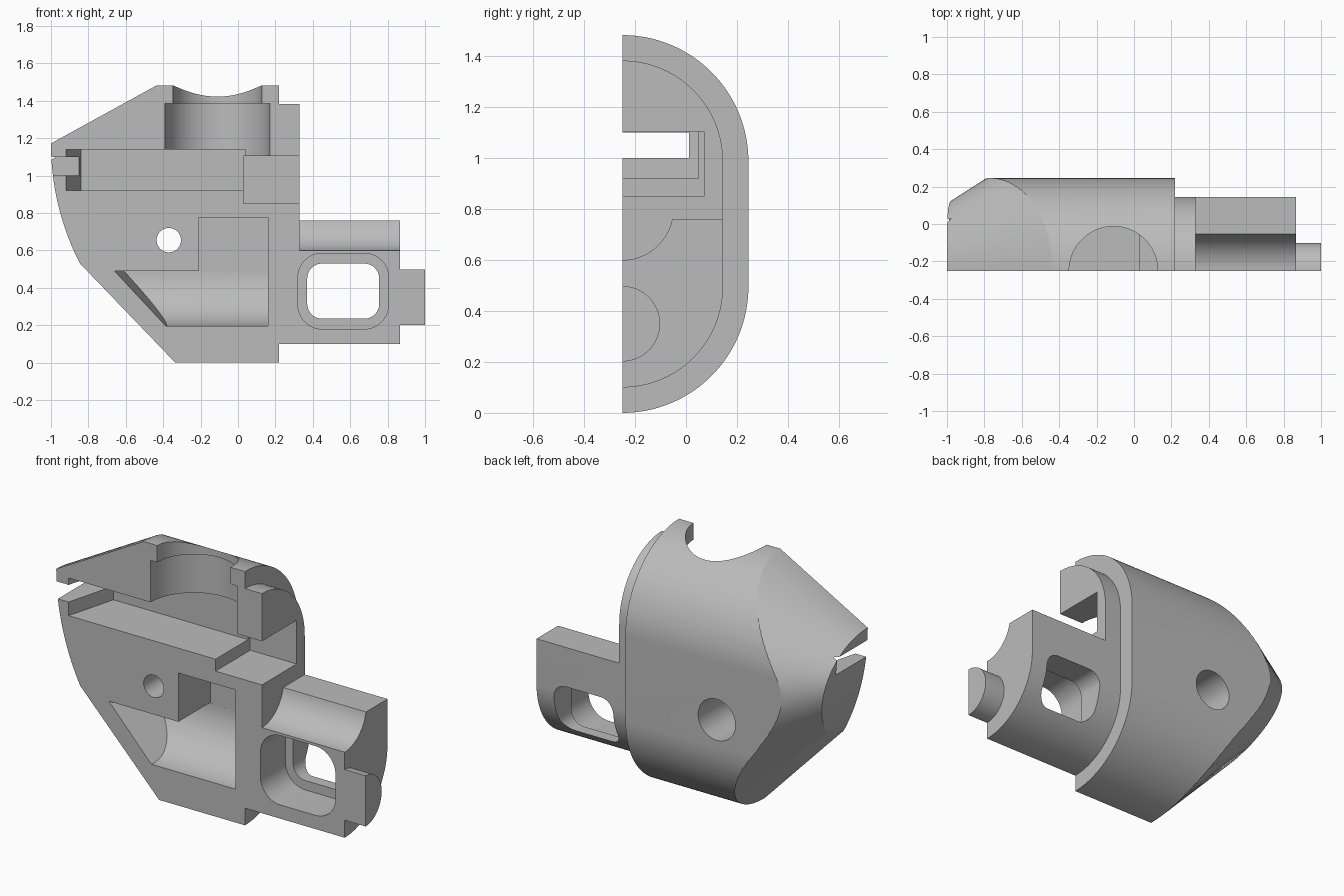
import bpy, bmesh, math
from mathutils import Vector

if "Cube" in bpy.data.objects:
    bpy.data.objects.remove(bpy.data.objects["Cube"], do_unlink=True)

SPLIT = -0.25   # flat parting face
OUT = -0.4      # solids and cutters overshoot the parting face


def to_object(bm, name):
    bmesh.ops.recalc_face_normals(bm, faces=bm.faces)
    mesh = bpy.data.meshes.new(name)
    bm.to_mesh(mesh)
    bm.free()
    obj = bpy.data.objects.new(name, mesh)
    bpy.context.collection.objects.link(obj)
    return obj


def loft(name, first, last):
    bm = bmesh.new()
    a = [bm.verts.new(p) for p in first]
    b = [bm.verts.new(p) for p in last]
    bm.faces.new(a)
    bm.faces.new(b)
    for i in range(len(a)):
        j = (i + 1) % len(a)
        bm.faces.new((a[i], a[j], b[j], b[i]))
    return to_object(bm, name)


def prism(name, axis, pts, lo, hi):
    place = {"x": lambda p, d: (d, p[0], p[1]),
             "y": lambda p, d: (p[0], d, p[1]),
             "z": lambda p, d: (p[0], p[1], d)}[axis]
    return loft(name, [place(p, lo) for p in pts], [place(p, hi) for p in pts])


def arc(u, v, r, start, end, n=24):
    angles = [math.radians(start + (end - start) * i / n) for i in range(n + 1)]
    return [(u + r * math.cos(t), v + r * math.sin(t)) for t in angles]


def circle(u, v, r, n=64):
    return arc(u, v, r, 0, 360, n)[:-1]


def rounded(x0, x1, z0, z1, r):
    return (arc(x1 - r, z1 - r, r, 0, 90, 10) + arc(x0 + r, z1 - r, r, 90, 180, 10)
            + arc(x0 + r, z0 + r, r, 180, 270, 10) + arc(x1 - r, z0 + r, r, 270, 360, 10))


def box(name, x0, x1, y0, y1, z0, z1):
    return prism(name, "z", [(x0, y0), (x1, y0), (x1, y1), (x0, y1)], z0, z1)


def combine(target, tool, operation="DIFFERENCE"):
    mod = target.modifiers.new("combine", "BOOLEAN")
    mod.operation, mod.solver, mod.object = operation, "EXACT", tool
    bpy.context.view_layer.objects.active = target
    bpy.ops.object.modifier_apply(modifier=mod.name)
    bpy.data.objects.remove(tool, do_unlink=True)


def hull_section(r):
    low, high = 0.495, 0.988
    return ([(OUT, low - r)] + arc(SPLIT, low, r, -90, 0, 32)
            + arc(SPLIT, high, r, 0, 90, 32) + [(OUT, high + r)])


def nose_ring(x, n=96):
    top, bottom = 1.48 + 0.55 * (x + 0.44), -1.04 * (x + 0.335)
    width = 0.36 + 0.64 * (x + 1)
    mid, half = (top + bottom) / 2, (top - bottom) / 2
    return [(x, SPLIT + width * math.cos(t), mid + half * math.sin(t))
            for t in (2 * math.pi * i / n for i in range(n))]


# Main housing: rounded section, tapered nose and bowed end
housing = prism("housing_half", "x", hull_section(0.495), -1.05, 0.22)
combine(housing, loft("nose_cone", nose_ring(-1.1), nose_ring(0.5)), "INTERSECT")
R = 1.4
bow = [(-1 + R - math.sqrt(R * R - (z - 1.17) ** 2), z)
       for z in (0.3 + 0.87 * i / 24 for i in range(25))]
combine(housing, prism("bowed_end", "y", bow + [(-1, 1.7), (0.5, 1.7), (0.5, -0.1), (-0.5, -0.1)],
                       -0.6, 0.6), "INTERSECT")

# Stepped-in arm with scooped top edge, and end peg
arm = prism("arm", "x", hull_section(0.395), 0, 0.865)
combine(arm, box("arm_top_cut", 0.33, 1.2, -0.6, 0.6, 0.76, 1.6))
combine(arm, prism("scoop", "x", circle(SPLIT, 0.8, 0.2), 0.33, 1.2))
combine(housing, arm, "UNION")
combine(housing, prism("peg", "x", circle(SPLIT, 0.35, 0.148), 0.8, 1.0), "UNION")

# Vertical bore with a narrower mouth
combine(housing, prism("bore", "z", circle(-0.11, SPLIT, 0.28), 1.05, 1.385))
combine(housing, prism("bore_mouth", "z", circle(-0.11, SPLIT, 0.237), 1.3, 1.6))

# Long slot with a slanted end, the step beside it, and the end slit
slot = [(-0.92, OUT), (0.04, OUT), (0.04, 0.05), (-0.84, 0.05), (-0.92, SPLIT)]
combine(housing, prism("slot", "z", slot, 0.92, 1.14))
combine(housing, box("slot_step", 0.03, 0.5, OUT, 0.07, 0.85, 1.105))
combine(housing, box("end_slit", -1.2, -0.85, OUT, 0.03, 1.0, 1.1))

# Lower pocket: quarter-round trough with a slanted end, plus square recess
trough = prism("trough", "x", [(OUT, 0.49), (OUT, 0.195)] + arc(SPLIT, 0.49, 0.295, -90, 0),
               -0.9, 0.16)
bm = bmesh.new()
bm.from_mesh(trough.data)
normal = Vector((0.275, 0, -0.295)).cross(Vector((0.05, 0.295, 0)))
if normal.x > 0:
    normal.negate()
cut = bmesh.ops.bisect_plane(bm, geom=bm.verts[:] + bm.edges[:] + bm.faces[:],
                             plane_co=(-0.66, SPLIT, 0.49), plane_no=normal, clear_outer=True)
bmesh.ops.contextual_create(bm, geom=[e for e in cut["geom_cut"] if isinstance(e, bmesh.types.BMEdge)])
bmesh.ops.recalc_face_normals(bm, faces=bm.faces)
bm.to_mesh(trough.data)
bm.free()
combine(housing, trough)
combine(housing, box("square_recess", -0.21, 0.16, OUT, 0.045, 0.485, 0.775))

# Screw hole with a wide counterbore at the back
combine(housing, prism("screw_hole", "y", circle(-0.37, 0.655, 0.065), OUT, 0.5))
combine(housing, prism("counterbore", "y", circle(-0.37, 0.655, 0.12), -0.05, 0.5))

# Arm window with a recessed lip
combine(housing, prism("window", "y", rounded(0.37, 0.755, 0.235, 0.53, 0.08), OUT, 0.5))
combine(housing, prism("window_recess", "y", rounded(0.32, 0.805, 0.18, 0.585, 0.13), OUT, -0.02))

# Flat parting face
combine(housing, box("parting_cut", -2, 2, -1, SPLIT, -1, 2))

# Single grey finish
grey = bpy.data.materials.new("plain_grey")
grey.use_nodes = True
colour = (0.5, 0.5, 0.5, 1)
grey.diffuse_color = colour
grey.node_tree.nodes["Principled BSDF"].inputs["Base Color"].default_value = colour
housing.data.materials.clear()
housing.data.materials.append(grey)

bpy.ops.object.select_all(action="DESELECT")
housing.select_set(True)
bpy.context.view_layer.objects.active = housing
bpy.ops.object.shade_smooth_by_angle(angle=math.radians(25))
